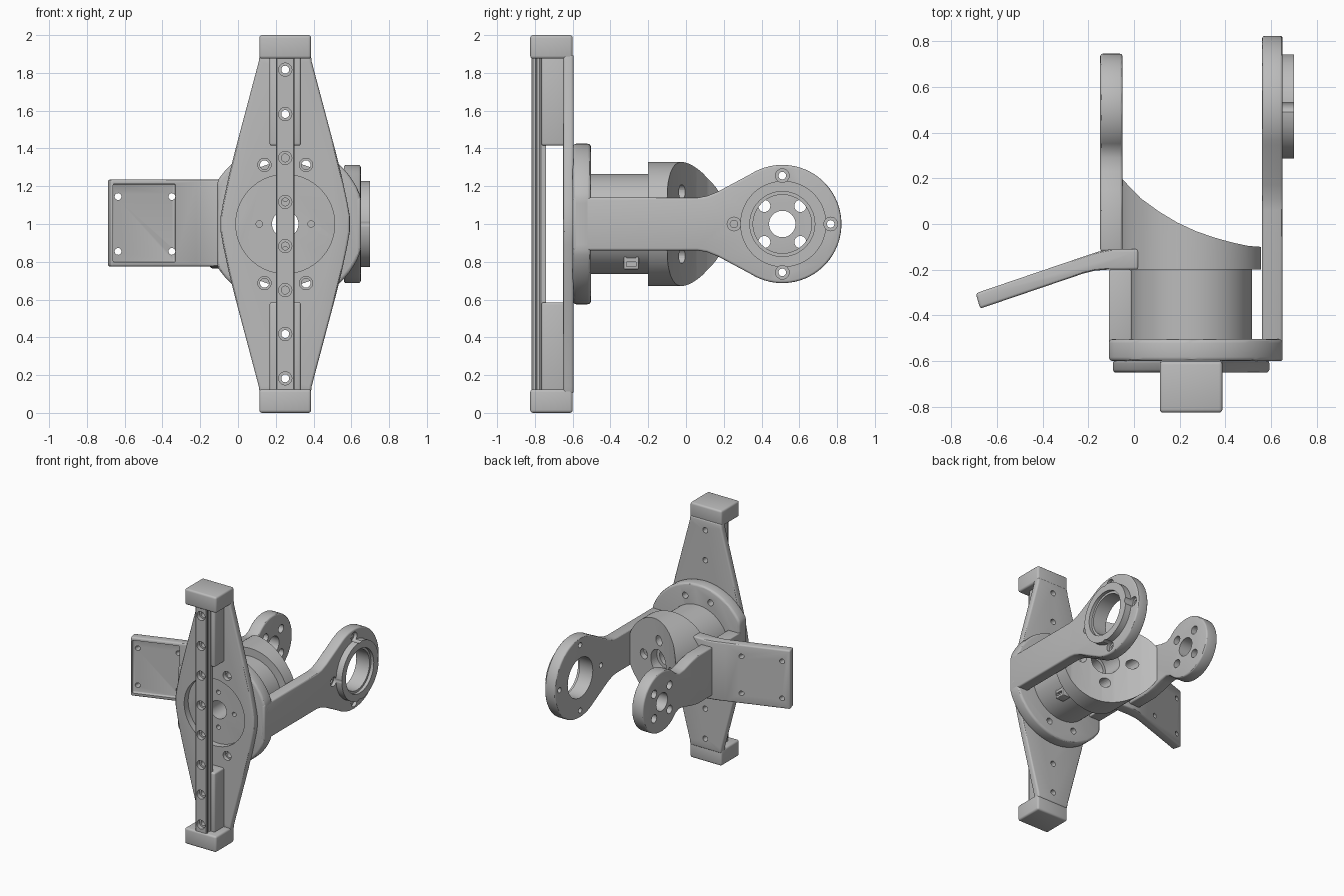
import bpy, bmesh
from math import sin, cos, pi, radians

cube = bpy.data.objects.get("Cube")
if cube:
    bpy.data.objects.remove(cube, do_unlink=True)

grey = bpy.data.materials.new("machined grey")
grey.use_nodes = True
GREY = (0.5, 0.5, 0.5, 1)
grey.diffuse_color = GREY
grey.node_tree.nodes["Principled BSDF"].inputs["Base Color"].default_value = GREY

CX, CZ = 0.25, 1.0      # main axis, running along y
PY = 0.51               # pivot of the two arms


def prism(name, pts, axis, lo, hi, bevel=0):
    """Extrude a closed 2D outline along one axis."""
    place = {"x": lambda u, v, w: (w, u, v),
             "y": lambda u, v, w: (u, w, v),
             "z": lambda u, v, w: (u, v, w)}[axis]
    bm = bmesh.new()
    rings = [[bm.verts.new(place(u, v, w)) for u, v in pts] for w in (lo, hi)]
    for ring in rings:
        bm.faces.new(ring)
    n = len(pts)
    for i in range(n):
        j = (i + 1) % n
        bm.faces.new((rings[0][i], rings[0][j], rings[1][j], rings[1][i]))
    bmesh.ops.recalc_face_normals(bm, faces=bm.faces)
    mesh = bpy.data.meshes.new(name)
    bm.to_mesh(mesh)
    bm.free()
    mesh.materials.append(grey)
    obj = bpy.data.objects.new(name, mesh)
    bpy.context.collection.objects.link(obj)
    if bevel:
        mod = obj.modifiers.new("Bevel", "BEVEL")
        mod.width, mod.segments = bevel, 3
        mod.limit_method, mod.angle_limit = "ANGLE", radians(40)
    return obj


def circle(u, v, r, n=64):
    return [(u + r * cos(2 * pi * i / n), v + r * sin(2 * pi * i / n)) for i in range(n)]


def rect(u0, u1, v0, v1):
    return [(u0, v0), (u1, v0), (u1, v1), (u0, v1)]


def hole(axis, u, v, r, lo, hi, n=24):
    return prism("cutter", circle(u, v, r, n), axis, lo, hi)


def finish(obj, cutters=(), operation="DIFFERENCE"):
    """Cut, bake the modifiers and shade."""
    for c in cutters:
        mod = obj.modifiers.new("Cut", "BOOLEAN")
        mod.operation, mod.solver, mod.object = operation, "EXACT", c
    bpy.context.view_layer.update()
    baked = obj.evaluated_get(bpy.context.evaluated_depsgraph_get())
    mesh = bpy.data.meshes.new_from_object(baked)
    obj.modifiers.clear()
    obj.data = mesh
    for c in cutters:
        bpy.data.objects.remove(c, do_unlink=True)
    bpy.ops.object.select_all(action="DESELECT")
    obj.select_set(True)
    bpy.context.view_layer.objects.active = obj
    bpy.ops.object.shade_smooth_by_angle(angle=radians(30))
    return obj


def bore(r=0.07):
    return hole("y", CX, CZ, r, -0.9, 0.5, 48)


def flange_holes():
    return [hole("y", CX + sx * 0.11, CZ + sz * 0.313, r, -0.7, hi)
            for sx in (-1, 1) for sz in (-1, 1) for r, hi in ((0.035, -0.62), (0.024, -0.4))]


RAIL_Z = [CZ + s * z for s in (-1, 1) for z in (0.117, 0.35, 0.582, 0.817)]


def rail_holes(outer_only=True):
    return [hole("y", CX, z, 0.021, -0.9, -0.5)
            for z in RAIL_Z if not outer_only or abs(z - CZ) > 0.5]


# Diamond shaped front plate
quarter = [(0.135, 0.9), (0.14, 0.86), (0.265, 0.39), (0.3, 0.25), (0.33, 0.11), (0.342, 0.04)]
half = quarter + [(x, -z) for x, z in reversed(quarter)]
outline = [(CX + x, CZ + z) for x, z in half] + [(CX - x, CZ + z) for x, z in reversed(half)]
plate = prism("front_plate", outline, "y", -0.65, -0.595, 0.014)
finish(plate, [hole("y", CX, CZ, 0.262, -0.8, -0.5, 64)] + flange_holes() + rail_holes())

# End caps and ribs that carry the rail
for label, s in (("upper", 1), ("lower", -1)):
    z0, z1 = sorted((CZ + s * 0.875, CZ + s))
    finish(prism(label + "_end_cap", rect(CX - 0.137, CX + 0.137, z0, z1),
                 "y", -0.825, -0.6, 0.015))
    z0, z1 = sorted((CZ + s * 0.415, CZ + s * 0.885))
    finish(prism(label + "_rail_rib", rect(CX - 0.083, CX + 0.083, z0, z1),
                 "y", -0.765, -0.61, 0.012), rail_holes())

# Grooved linear rail with counterbored screw holes
side = [(0.05, -0.74), (0.05, -0.768), (0.04, -0.775), (0.04, -0.788), (0.05, -0.797), (0.05, -0.81),
        (0.044, -0.817)]
rail = prism("linear_rail", [(CX + x, y) for x, y in side] + [(CX - x, y) for x, y in reversed(side)],
             "z", 0.12, 1.88)
finish(rail, rail_holes(False) + [hole("y", CX, z, 0.035, -0.9, -0.785) for z in RAIL_Z])

# Round flange with flat sides
flat_circle = [(min(max(x, -0.11), 0.65), z) for x, z in circle(CX, CZ, 0.425, 96)]
flange = prism("flange", flat_circle, "y", -0.6, -0.503, 0.018)
finish(flange, [bore()] + flange_holes() +
       [hole("y", CX + x, CZ + z, 0.017, -0.7, -0.56)
        for x, z in ((0.137, 0), (-0.137, 0), (0, 0.137), (0, -0.137))])

# Motor body, its connector and the stop post on the opposite side
finish(prism("motor_body", circle(CX, CZ, 0.266, 96), "y", -0.52, -0.19), [bore()])
finish(prism("motor_connector", rect(-0.33, -0.25, 0.76, 0.86), "x", 0.38, 0.45, 0.005),
       [prism("cutter", rect(-0.315, -0.265, z, z + 0.025), "x", 0.43, 0.5) for z in (0.775, 0.82)])
finish(prism("stop_post", rect(-0.11, -0.01, CZ - 0.14, CZ + 0.14), "y", -0.54, -0.2, 0.008))

# Yoke hub: a cylinder hollowed by a sweeping curved cut
sweep = [(-0.2, -0.2), (0.556, -0.2), (0.556, -0.1), (0.5, -0.096), (0.43, -0.081), (0.35, -0.059),
         (0.27, -0.031), (0.19, 0.006), (0.11, 0.054), (0.03, 0.112), (-0.05, 0.195), (-0.2, 0.195)]
hub = prism("yoke_hub", circle(CX, CZ, 0.328, 96), "y", -0.2, 0.4)
finish(hub, [prism("cutter", sweep, "z", 0.5, 1.5)], "INTERSECT")
finish(hub, [bore(), hole("y", CX, CZ, 0.095, -0.13, 0.5, 48)] +
       [hole("y", CX + 0.17 * cos(a), CZ + 0.17 * sin(a), r, lo, 0.5)
        for a in (0, pi / 2, pi, 3 * pi / 2) for r, lo in ((0.038, -0.13), (0.02, -0.18))])


def arm(name, upper, radius, start, x0, x1):
    """Neck that flares into a round end, mirrored about the axis height."""
    steps = 24
    arc = [radians(start) * (1 - i / (steps + 0.5)) for i in range(steps + 1)]
    top = upper + [(PY + radius * cos(a), radius * sin(a)) for a in arc]
    pts = [(y, CZ + z) for y, z in top] + [(y, CZ - z) for y, z in reversed(top)]
    return prism(name, pts, "x", x0, x1, 0.012)


ANGLES = [i * pi / 2 for i in range(4)]

# Long left arm with its bearing ring and rim screws
long_arm = arm("long_arm", [(-0.6, 0.14), (0.06, 0.14), (0.11, 0.148), (0.17, 0.172)],
               0.313, 122, 0.56, 0.65)
ring = prism("bearing_ring", circle(PY + 0.005, CZ, 0.228, 96), "x", 0.64, 0.7)
for part in (long_arm, ring):
    finish(part, [hole("x", PY, CZ, 0.155, 0.5, 0.8, 64), hole("x", PY, CZ, 0.172, 0.675, 0.8, 64)] +
           [hole("x", PY + 0.256 * cos(a), CZ + 0.256 * sin(a), r, lo, 0.8)
            for a in ANGLES for r, lo in ((0.036, 0.625), (0.02, 0.5))])

# Short right arm growing out of the hub
short_arm = arm("short_arm", [(-0.12, 0.19), (0.06, 0.19), (0.15, 0.172), (0.23, 0.148), (0.29, 0.14)],
                0.235, 138, -0.148, -0.05)
finish(short_arm, [hole("x", PY, CZ, 0.07, -0.3, 0.2, 48)] +
       [hole("x", PY + 0.135 * cos(a + pi / 4), CZ + 0.135 * sin(a + pi / 4), 0.032, -0.3, 0.2)
        for a in ANGLES])

# Bent side bracket with a recessed panel
bend = [(0.02, -0.11), (-0.1, -0.11), (-0.16, -0.122), (-0.24, -0.149), (-0.692, -0.303),
        (-0.673, -0.37), (-0.22, -0.216), (-0.17, -0.204), (-0.12, -0.2), (0.02, -0.2)]
bracket = prism("side_bracket", bend, "z", 0.775, 1.235, 0.012)
panel = [(-0.655, -0.384), (-0.325, -0.272), (-0.338, -0.234), (-0.668, -0.346)]
finish(bracket, [prism("cutter", panel, "z", 0.798, 1.212, 0.008)] +
       [hole("y", x, CZ + s * 0.145, 0.018, -0.6, 0) for x in (-0.635, -0.35) for s in (-1, 1)])
